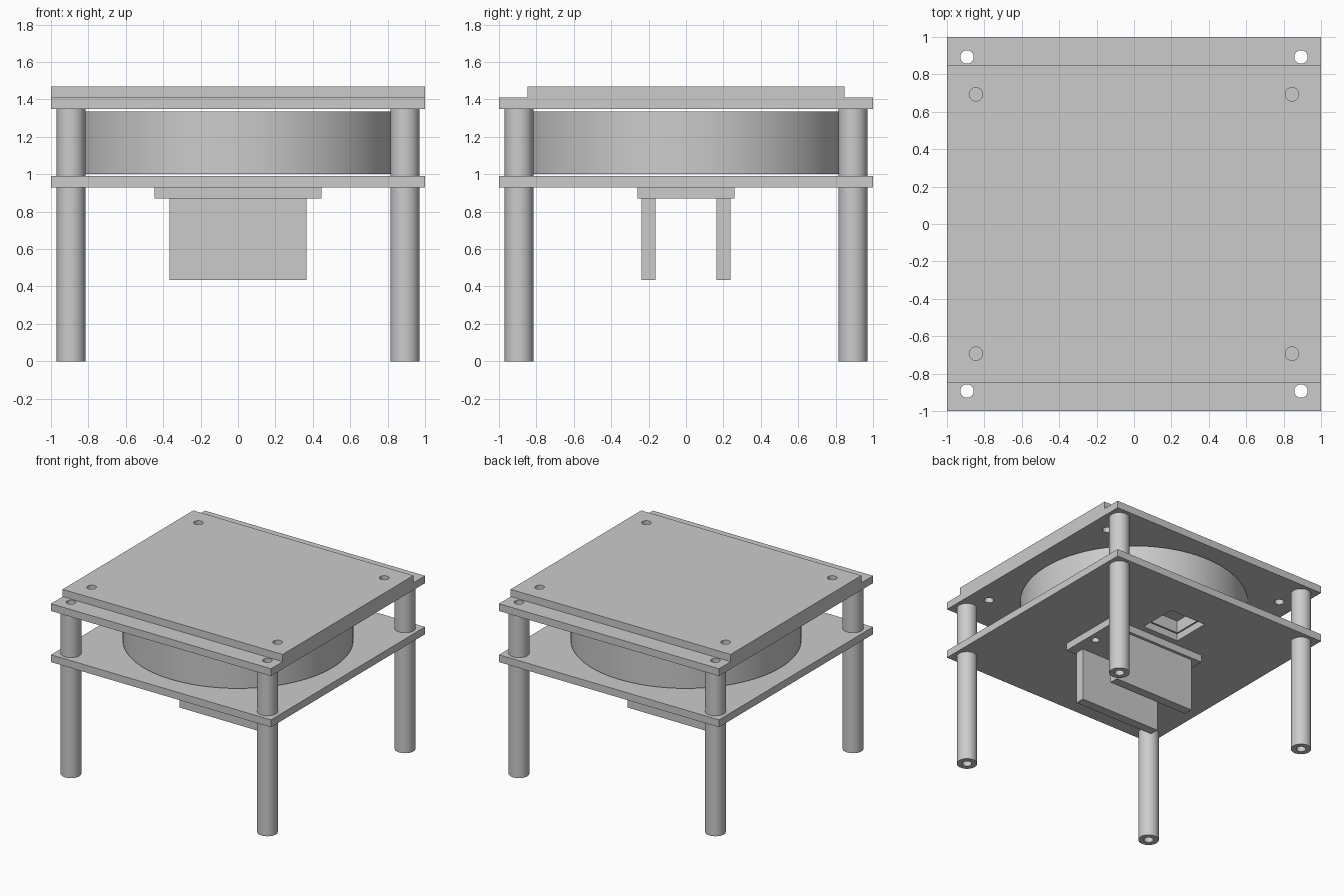
import bpy
import math

cube = bpy.data.objects.get("Cube")
if cube:
    bpy.data.objects.remove(cube, do_unlink=True)

# One plain grey finish for every part
grey = bpy.data.materials.new("light_grey")
grey.use_nodes = True
color = (0.6, 0.6, 0.6, 1)
grey.diffuse_color = color
grey.node_tree.nodes["Principled BSDF"].inputs["Base Color"].default_value = color


def box(name, x, y, z):
    """Box from (low, high) ranges on each axis."""
    center = [(a + b) / 2 for a, b in (x, y, z)]
    bpy.ops.mesh.primitive_cube_add(size=1, location=center)
    obj = bpy.context.object
    obj.name = name
    obj.scale = [b - a for a, b in (x, y, z)]
    bpy.ops.object.transform_apply(location=False, rotation=False, scale=True)
    obj.data.materials.append(grey)
    return obj


def cylinder(name, x, y, radius, z, sides=32):
    bpy.ops.mesh.primitive_cylinder_add(
        vertices=sides, radius=radius, depth=z[1] - z[0],
        location=(x, y, (z[0] + z[1]) / 2))
    obj = bpy.context.object
    obj.name = name
    obj.data.materials.append(grey)
    return obj


def cut(obj, cutters):
    """Subtract the cutters, bake the result and remove them."""
    for cutter in cutters:
        cutter.hide_render = True
        mod = obj.modifiers.new("cut", 'BOOLEAN')
        mod.operation = 'DIFFERENCE'
        mod.solver = 'EXACT'
        mod.object = cutter
    bpy.context.view_layer.update()
    graph = bpy.context.evaluated_depsgraph_get()
    mesh = bpy.data.meshes.new_from_object(obj.evaluated_get(graph))
    obj.modifiers.clear()
    obj.data = mesh
    for cutter in cutters:
        bpy.data.objects.remove(cutter, do_unlink=True)


def smooth(obj):
    bpy.ops.object.select_all(action='DESELECT')
    obj.select_set(True)
    bpy.context.view_layer.objects.active = obj
    bpy.ops.object.shade_smooth_by_angle(angle=math.radians(30))


FULL = (-1, 1)
ALL_Z = (-0.1, 1.6)
POST, BOLT = 0.893, 0.036
LOWER, MIDDLE, UPPER = (0.93, 0.99), (1.35, 1.41), (1.41, 1.47)
corners = [(sx, sy) for sx in (-1, 1) for sy in (-1, 1)]


def post_holes():
    return [cylinder("hole", sx * POST, sy * POST, BOLT, ALL_Z)
            for sx, sy in corners]


def cover_holes():
    return [cylinder("hole", sx * 0.845, sy * 0.693, BOLT, ALL_Z)
            for sx, sy in corners]


def bracket_holes():
    return [cylinder("hole", s * 0.38, 0, 0.03, (0.8, 0.995)) for s in (-1, 1)]


def window():
    return box("window", (-0.165, 0.165), (0.31, 0.63), (0.9, 1.1))


# Stacked plates
lower_plate = box("lower_plate", FULL, FULL, LOWER)
cut(lower_plate, post_holes() + bracket_holes() + [window()])
middle_plate = box("middle_plate", FULL, FULL, MIDDLE)
cut(middle_plate, post_holes() + cover_holes())
cover_plate = box("cover_plate", FULL, (-0.848, 0.848), UPPER)
cut(cover_plate, cover_holes())

# Round drum between the plates, with a pocket above the window
drum = cylinder("drum", 0, 0, 0.86, (1.0, 1.335), 96)
cut(drum, [window()])
smooth(drum)

# Hollow corner posts in two lengths
for sx, sy in corners:
    for name, z in (("leg_post", (0, LOWER[0])),
                    ("spacer_post", (LOWER[1], MIDDLE[0]))):
        post = cylinder(name, sx * POST, sy * POST, 0.077, z)
        cut(post, [cylinder("bore", sx * POST, sy * POST, BOLT, ALL_Z)])
        smooth(post)

# Bracket hanging under the lower plate
flange = box("bracket_flange", (-0.447, 0.447), (-0.26, 0.26), (0.87, 0.93))
cut(flange, bracket_holes())
for side in (-1, 1):
    y = sorted((side * 0.162, side * 0.237))
    box("bracket_cheek", (-0.367, 0.367), y, (0.435, 0.87))
